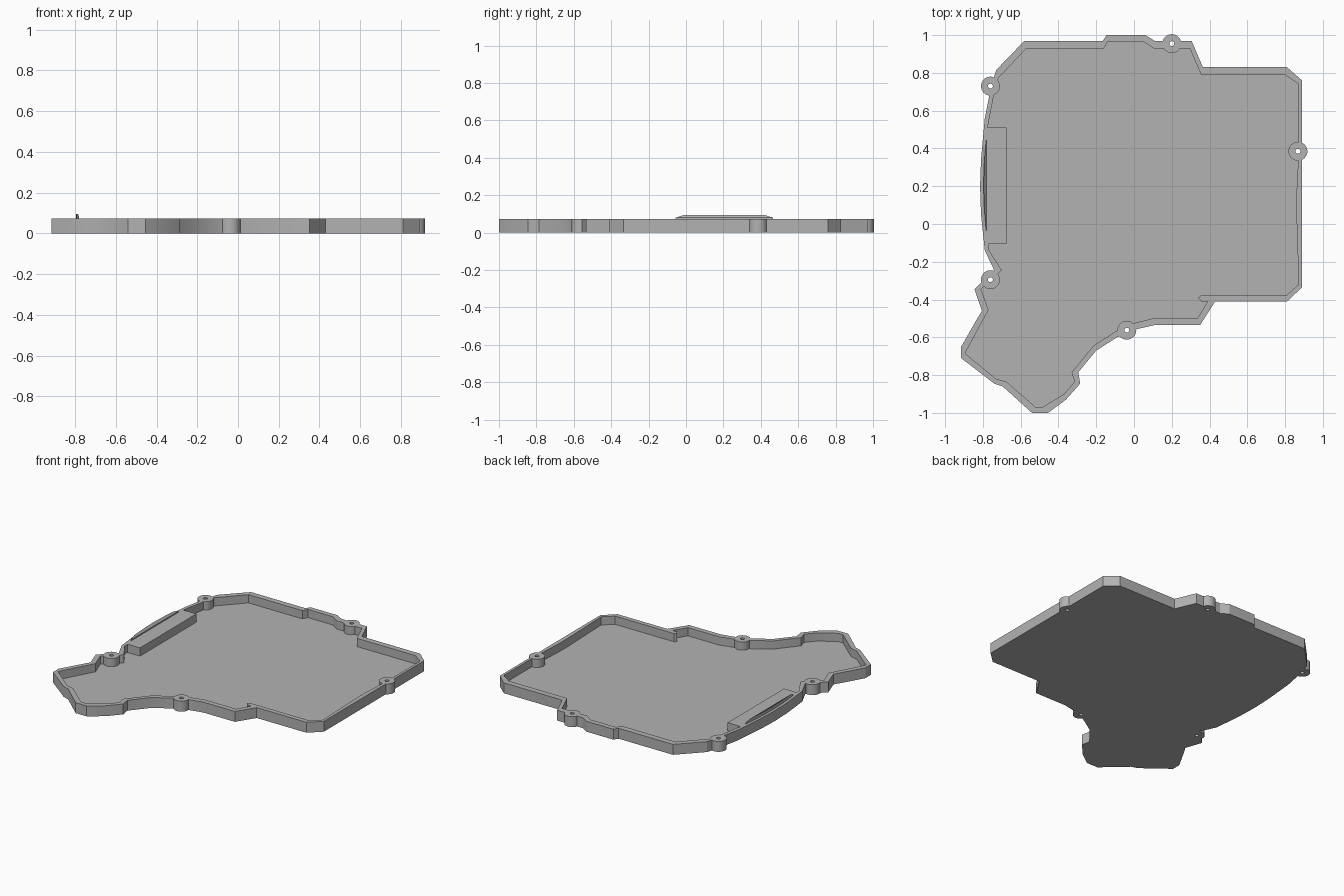
import bpy
import bmesh
import math

cube = bpy.data.objects.get("Cube")
if cube:
    bpy.data.objects.remove(cube, do_unlink=True)

HEIGHT = 0.072
FLOOR = 0.015
BOSS_RADIUS = 0.05
HOLE_RADIUS = 0.013

grey = bpy.data.materials.new("plain grey")
grey.use_nodes = True
grey.diffuse_color = (0.45, 0.45, 0.45, 1)
grey.node_tree.nodes["Principled BSDF"].inputs["Base Color"].default_value = grey.diffuse_color


def make_object(name, bm):
    """Turn a bmesh into a linked object with the shared material."""
    bmesh.ops.recalc_face_normals(bm, faces=bm.faces)
    mesh = bpy.data.meshes.new(name)
    bm.to_mesh(mesh)
    bm.free()
    mesh.materials.append(grey)
    obj = bpy.data.objects.new(name, mesh)
    bpy.context.collection.objects.link(obj)
    return obj


def prism(name, outline, bottom, top):
    """Extrude a flat outline upward into a closed solid."""
    bm = bmesh.new()
    base = bm.faces.new([bm.verts.new((x, y, bottom)) for x, y in outline])
    result = bmesh.ops.extrude_face_region(bm, geom=[base])
    lifted = [v for v in result["geom"] if isinstance(v, bmesh.types.BMVert)]
    bmesh.ops.translate(bm, verts=lifted, vec=(0, 0, top - bottom))
    return make_object(name, bm)


def circle(center, radius, sides):
    cx, cy = center
    turn = math.tau / sides
    return [(cx + radius * math.cos(i * turn), cy + radius * math.sin(i * turn))
            for i in range(sides)]


def combine(target, helper, operation):
    """Apply one boolean step and discard the helper solid."""
    helper.hide_render = True
    modifier = target.modifiers.new("combine", "BOOLEAN")
    modifier.operation = operation
    modifier.solver = "EXACT"
    modifier.object = helper
    bpy.ops.object.select_all(action="DESELECT")
    bpy.context.view_layer.objects.active = target
    target.select_set(True)
    bpy.ops.object.modifier_apply(modifier=modifier.name)
    bpy.data.objects.remove(helper, do_unlink=True)


def smooth(obj):
    bpy.ops.object.select_all(action="DESELECT")
    bpy.context.view_layer.objects.active = obj
    obj.select_set(True)
    bpy.ops.object.shade_smooth_by_angle(angle=math.radians(25))


# Outer edge of the tray, clockwise from the back
outer = [
    (-.58, .97), (-.165, .97), (-.145, 1), (.06, 1), (.11, .97), (.305, .97),
    (.365, .83), (.81, .83), (.89, .76), (.89, -.335), (.81, -.41),
    (.43, -.41), (.35, -.535), (.11, -.535), (0, -.56), (-.09, -.6),
    (-.2, -.67), (-.295, -.785), (-.285, -.845), (-.36, -.93), (-.455, -1),
    (-.54, -1), (-.695, -.86), (-.74, -.845), (-.915, -.71), (-.915, -.65),
    (-.83, -.5), (-.805, -.46), (-.845, -.345), (-.74, -.245), (-.79, -.14),
    (-.81, .05), (-.815, .2), (-.81, .34), (-.79, .56), (-.757, .725),
    (-.73, .815),
]

# Inner edge of the wall
inner = [
    (-.57, .93), (-.16, .93), (-.14, .965), (.05, .965), (.105, .93),
    (.295, .93), (.355, .79), (.8, .79), (.872, .74), (.872, .39),
    (.86, .16), (.86, .05), (.872, -.32), (.805, -.378), (.355, -.378),
    (.34, -.39), (.355, -.41), (.39, -.41), (.335, -.5), (.1, -.5),
    (0, -.525), (-.1, -.57), (-.215, -.645), (-.33, -.785), (-.315, -.835),
    (-.37, -.9), (-.485, -.97), (-.52, -.97), (-.675, -.835), (-.73, -.82),
    (-.895, -.685), (-.77, -.455), (-.81, -.345), (-.7, -.245), (-.77, -.135),
    (-.775, .51), (-.735, .72), (-.72, .77),
]

tray = prism("tray", outer, 0, HEIGHT)
combine(tray, prism("cavity", inner, FLOOR, HEIGHT * 2), "DIFFERENCE")

# Raised block inside the curved side wall
block = [(-.79, -.105), (-.675, -.105), (-.675, .51), (-.785, .51)]
combine(tray, prism("side_block", block, FLOOR / 2, HEIGHT), "UNION")

# Screw bosses on the wall, each with a through hole
bosses = [(-.76, .73), (.2, .955), (.868, .385), (-.76, -.295), (-.038, -.562)]
for spot in bosses:
    combine(tray, prism("screw_boss", circle(spot, BOSS_RADIUS, 32), 0, HEIGHT), "UNION")
for spot in bosses:
    combine(tray, prism("screw_hole", circle(spot, HOLE_RADIUS, 16), -HEIGHT, HEIGHT * 2), "DIFFERENCE")
smooth(tray)

# Thin bowed locating rib on the curved side, with chamfered upper ends
RIB_MIDDLE, RIB_HALF, RIB_TOP = 0.205, 0.26, 0.094
steps = 12
rib_outline = [(-.78, RIB_MIDDLE + RIB_HALF), (-.78, RIB_MIDDLE - RIB_HALF)]
for i in range(1, steps):
    t = 2 * i / steps - 1
    rib_outline.append((-.78 - .016 * (1 - t * t), RIB_MIDDLE + t * RIB_HALF))
rib = prism("locating_rib", rib_outline, HEIGHT - .005, RIB_TOP)
for v in rib.data.vertices:
    if v.co.z > HEIGHT:
        reach = abs(v.co.y - RIB_MIDDLE) / RIB_HALF
        if reach > 0.99:
            v.co.z -= .014
smooth(rib)
